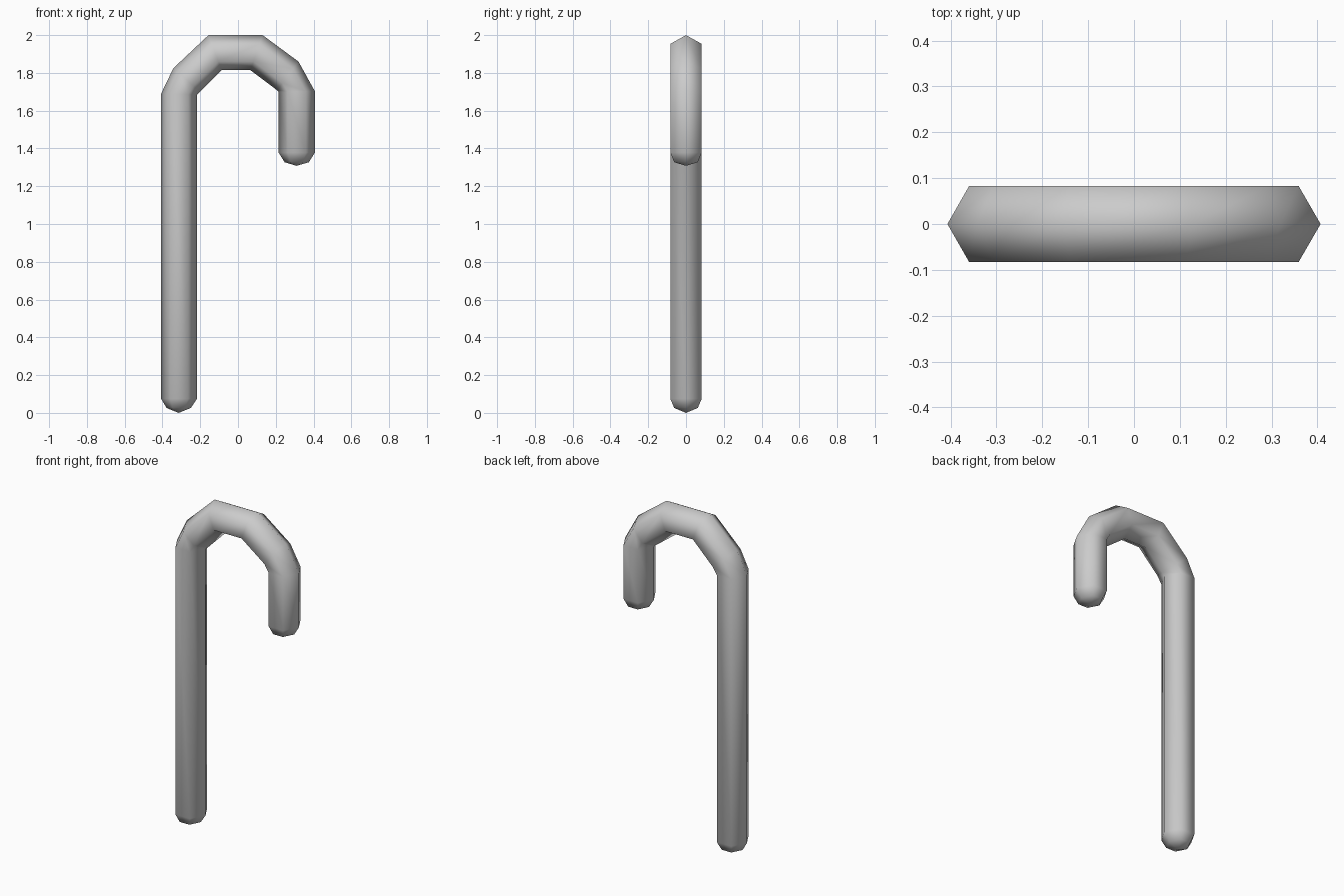
import bpy, bmesh, math
from mathutils import Vector

cube = bpy.data.objects.get("Cube")
if cube:
    bpy.data.objects.remove(cube, do_unlink=True)

SIDES = 6

# Plain grey material
grey = bpy.data.materials.new("plain grey")
grey.use_nodes = True
colour = (0.6, 0.6, 0.6, 1)
grey.diffuse_color = colour
grey.node_tree.nodes["Principled BSDF"].inputs["Base Color"].default_value = colour

# Sections along the hook: outer corner (x, z), inner corner (x, z), depth radius
sections = [
    ((-0.378, 0.026), (-0.25, 0.026), 0.072),
    ((-0.407, 0.075), (-0.217, 0.075), 0.096),
    ((-0.407, 1.69), (-0.217, 1.685), 0.096),
    ((-0.342, 1.825), (-0.2, 1.7), 0.096),
    ((-0.156, 2.0), (-0.087, 1.814), 0.096),
    ((0.13, 2.0), (0.066, 1.814), 0.096),
    ((0.32, 1.86), (0.207, 1.708), 0.096),
    ((0.407, 1.703), (0.215, 1.7), 0.096),
    ((0.407, 1.378), (0.215, 1.378), 0.096),
    ((0.375, 1.327), (0.247, 1.327), 0.072),
]
tips = [(-0.314, 0.0), (0.31, 1.308)]

bm = bmesh.new()


def ring(outer, inner, depth):
    """Six-sided section with corners pointing outward and inward."""
    a, b = Vector((outer[0], 0, outer[1])), Vector((inner[0], 0, inner[1]))
    mid, half = (a + b) / 2, (a - b) / 2
    angles = [math.tau * i / SIDES for i in range(SIDES)]
    return [bm.verts.new(mid + half * math.cos(t) + Vector((0, depth * math.sin(t), 0)))
            for t in angles]


# Tube walls
rings = [ring(*s) for s in sections]
for r, q in zip(rings, rings[1:]):
    for i in range(SIDES):
        j = (i + 1) % SIDES
        bm.faces.new((r[i], r[j], q[j], q[i]))

# Rounded ends
for r, (x, z) in zip((rings[0], rings[-1]), tips):
    tip = bm.verts.new((x, 0, z))
    for i in range(SIDES):
        bm.faces.new((r[i], r[(i + 1) % SIDES], tip))

bmesh.ops.recalc_face_normals(bm, faces=bm.faces)
for f in bm.faces:
    f.smooth = True
mesh = bpy.data.meshes.new("hooked_cane")
bm.to_mesh(mesh)
bm.free()
mesh.materials.append(grey)
cane = bpy.data.objects.new("hooked_cane", mesh)
bpy.context.collection.objects.link(cane)
